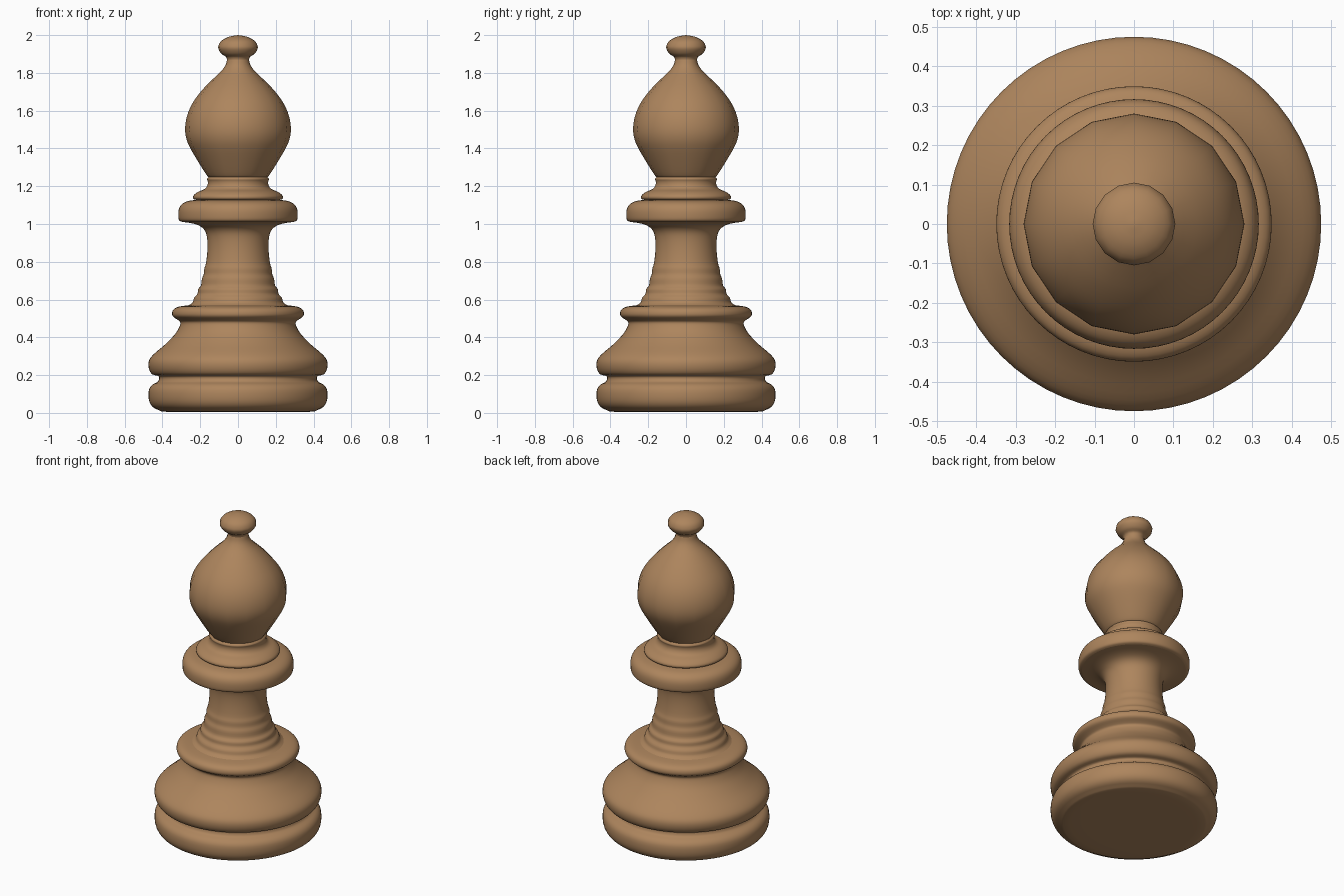
import bpy, bmesh, math
from mathutils import Vector

wood = bpy.data.materials.new("warm brown wood")
wood.diffuse_color = (0.42, 0.235, 0.11, 1)


def smooth_profile(pts, steps):
    """Catmull-Rom curve through (radius, height) points."""
    p = [Vector(q) for q in pts]
    p = [p[0]] + p + [p[-1]]
    out = []
    for i in range(1, len(p) - 2):
        a, b, c, d = p[i - 1:i + 3]
        for s in range(steps):
            t = s / steps
            out.append(0.5 * (2 * b + (c - a) * t + (2 * a - 5 * b + 4 * c - d) * t * t
                              + (3 * b - a - 3 * c + d) * t ** 3))
    return out + [p[-1]]


def lathe(name, pts, sides, steps=3):
    """Turn a profile around z; zero radius closes to a single point."""
    bm = bmesh.new()
    rings = []
    for r, z in smooth_profile(pts, steps):
        if r < 1e-4:
            rings.append([bm.verts.new((0, 0, z))] * sides)
        else:
            rings.append([bm.verts.new((r * math.cos(2 * math.pi * k / sides),
                                        r * math.sin(2 * math.pi * k / sides), z))
                          for k in range(sides)])
    for lo, hi in zip(rings, rings[1:]):
        for k in range(sides):
            j = (k + 1) % sides
            quad = list(dict.fromkeys((lo[k], lo[j], hi[j], hi[k])))
            bm.faces.new(quad)
    me = bpy.data.meshes.new(name)
    bm.to_mesh(me)
    bm.free()
    me.materials.append(wood)
    ob = bpy.data.objects.new(name, me)
    bpy.context.collection.objects.link(ob)
    bpy.ops.object.select_all(action='DESELECT')
    ob.select_set(True)
    bpy.context.view_layer.objects.active = ob
    bpy.ops.object.shade_smooth_by_angle(angle=math.radians(45))
    return ob


# rounded foot disc with flat underside
lathe("foot", [(0, 0.005), (0.36, 0.005), (0.42, 0.015), (0.455, 0.035), (0.472, 0.07),
               (0.472, 0.12), (0.455, 0.148), (0.425, 0.165), (0.417, 0.182)], 64)

# bell-shaped base with its upper bead
lathe("base", [(0.417, 0.182), (0.422, 0.195), (0.455, 0.205), (0.472, 0.235), (0.472, 0.275),
               (0.447, 0.31), (0.385, 0.363), (0.335, 0.415), (0.312, 0.452), (0.305, 0.478),
               (0.318, 0.492), (0.342, 0.508), (0.349, 0.525), (0.342, 0.547), (0.315, 0.562),
               (0.26, 0.57)], 64)

# stem with small turned steps, flaring into the collar
lathe("stem", [(0.26, 0.57), (0.24, 0.585), (0.232, 0.61), (0.215, 0.63), (0.211, 0.655),
               (0.196, 0.675), (0.191, 0.71), (0.181, 0.735), (0.178, 0.765), (0.169, 0.795),
               (0.162, 0.86), (0.163, 0.92), (0.173, 0.96), (0.198, 0.987), (0.24, 1.003),
               (0.295, 1.011)], 64)

# wide collar
lathe("collar", [(0.295, 1.011), (0.311, 1.019), (0.316, 1.04), (0.314, 1.075), (0.3, 1.102),
                 (0.27, 1.12), (0.222, 1.128)], 64)

# small upper collar and neck
lathe("upper_collar", [(0.222, 1.128), (0.236, 1.134), (0.236, 1.15), (0.212, 1.17),
                       (0.177, 1.185), (0.162, 1.205), (0.16, 1.225), (0.164, 1.238),
                       (0.155, 1.25)], 64)

# teardrop head, coarser facets around
lathe("head", [(0.155, 1.248), (0.168, 1.262), (0.205, 1.32), (0.252, 1.40), (0.273, 1.45),
               (0.28, 1.5), (0.274, 1.555), (0.256, 1.61), (0.226, 1.663), (0.18, 1.72),
               (0.13, 1.77), (0.09, 1.808), (0.067, 1.84), (0.058, 1.87)], 16)

# finial knob
lathe("finial", [(0.058, 1.87), (0.064, 1.885), (0.087, 1.9), (0.103, 1.925), (0.103, 1.945),
                 (0.088, 1.97), (0.05, 1.991), (0, 2.0)], 16)
